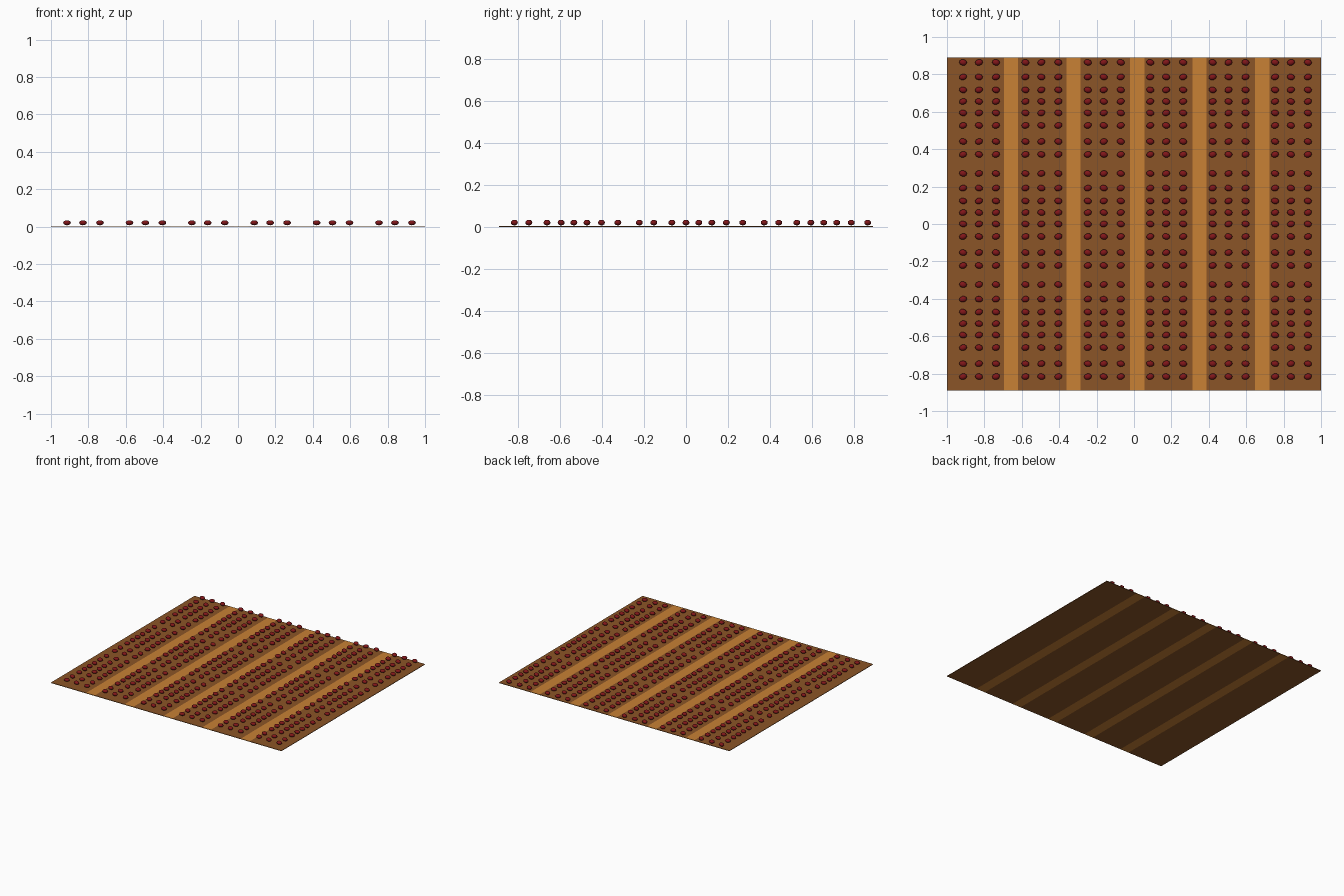
import bpy, bmesh, math
from mathutils import Matrix

if "Cube" in bpy.data.objects:
    bpy.data.objects.remove(bpy.data.objects["Cube"])

def material(name, rgb):
    m = bpy.data.materials.new(name)
    m.diffuse_color = (*rgb, 1)
    m.use_nodes = True
    m.node_tree.nodes["Principled BSDF"].inputs["Base Color"].default_value = m.diffuse_color
    return m

def finish(bm, name, mat):
    me = bpy.data.meshes.new(name)
    bm.to_mesh(me)
    bm.free()
    me.materials.append(mat)
    ob = bpy.data.objects.new(name, me)
    bpy.context.collection.objects.link(ob)
    return ob

soil = material("soil", (0.26, 0.09, 0.02))
path = material("path", (0.58, 0.22, 0.035))
red = material("red", (0.22, 0.008, 0.01))
HALF_Y, THICK = 0.89, 0.004

# Ground: alternating planting beds and narrow paths
edges = [-1, -0.695, -0.62, -0.362, -0.285, -0.022, 0.055,
         0.313, 0.388, 0.647, 0.725, 1]
for i, (a, b) in enumerate(zip(edges, edges[1:])):
    bm = bmesh.new()
    bmesh.ops.create_cube(bm, size=1, matrix=Matrix.Translation(((a + b) / 2, 0, THICK / 2))
                          @ Matrix.Diagonal((b - a, 2 * HALF_Y, THICK, 1)))
    finish(bm, f"{'path' if i % 2 else 'bed'}_{i // 2 + 1}", path if i % 2 else soil)

# Beans: a patch of 3 x 8, repeated over six beds and three blocks
cols = [-0.914, -0.829, -0.738]
rows = [0.864, 0.786, 0.717, 0.655, 0.594, 0.527, 0.441, 0.372]
for bed in range(6):
    bm = bmesh.new()
    for block in range(3):
        for i, x in enumerate(cols):
            for j, y in enumerate(rows):
                turn = math.radians(15 if (i + j) % 2 else -10)
                bmesh.ops.create_icosphere(
                    bm, subdivisions=2, radius=1,
                    matrix=Matrix.Translation((x + bed * 0.3336, y - block * 0.594, 0.0205))
                    @ Matrix.Rotation(turn, 4, 'Z')
                    @ Matrix.Diagonal((0.021, 0.0165, 0.0135, 1)))
    for f in bm.faces:
        f.smooth = True
    finish(bm, f"bean_rows_{bed + 1}", red)
